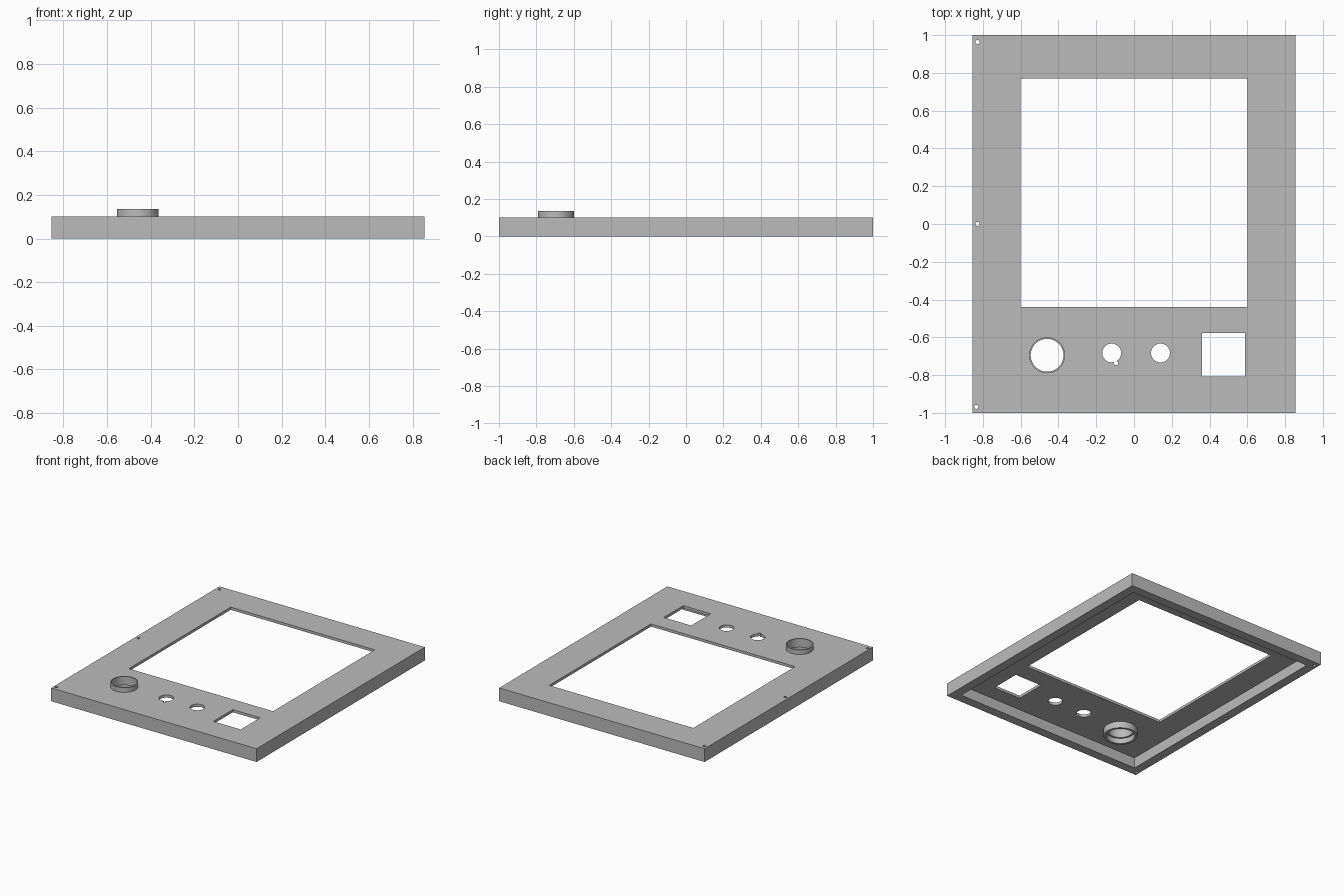
import bpy, math
from math import cos, sin, tau

cube = bpy.data.objects.get("Cube")
if cube:
    bpy.data.objects.remove(cube, do_unlink=True)

grey = bpy.data.materials.new("panel grey")
grey.use_nodes = True
grey.diffuse_color = (0.5, 0.5, 0.5, 1)
grey.node_tree.nodes["Principled BSDF"].inputs["Base Color"].default_value = (0.5, 0.5, 0.5, 1)


def make_object(name, verts, faces):
    mesh = bpy.data.meshes.new(name)
    mesh.from_pydata(verts, [], faces)
    mesh.materials.append(grey)
    obj = bpy.data.objects.new(name, mesh)
    bpy.context.collection.objects.link(obj)
    return obj


def prism(name, outline, low, high):
    n = len(outline)
    verts = [(x, y, z) for z in (low, high) for x, y in outline]
    sides = [(i, (i + 1) % n, n + (i + 1) % n, n + i) for i in range(n)]
    caps = [tuple(reversed(range(n))), tuple(range(n, 2 * n))]
    return make_object(name, verts, sides + caps)


def rectangle(x0, x1, y0, y1):
    return [(x0, y0), (x1, y0), (x1, y1), (x0, y1)]


def circle(x, y, r, n=32):
    return [(x + r * cos(tau * i / n), y + r * sin(tau * i / n)) for i in range(n)]


def activate(obj):
    bpy.ops.object.select_all(action="DESELECT")
    obj.select_set(True)
    bpy.context.view_layer.objects.active = obj


def cut(target, outline, low=-0.1, high=0.3):
    cutter = prism("cutter", outline, low, high)
    cutter.hide_render = True
    mod = target.modifiers.new("cut", "BOOLEAN")
    mod.operation, mod.solver, mod.object = "DIFFERENCE", "EXACT", cutter
    activate(target)
    bpy.ops.object.modifier_apply(modifier=mod.name)
    bpy.data.objects.remove(cutter, do_unlink=True)


# Shallow cover, hollow underneath, with a rim all round
W, L, RIM, H, PLATE = 0.855, 1.0, 0.07, 0.1, 0.02
cover = prism("cover_panel", rectangle(-W, W, -L, L), 0, H)
cut(cover, rectangle(RIM - W, W - RIM, RIM - L, L - RIM), high=H - PLATE)

# Screen window and square socket opening
cut(cover, rectangle(-0.6, 0.6, -0.44, 0.77))
cut(cover, rectangle(0.36, 0.588, -0.808, -0.576))

# Round openings: collar bore, two button holes, and a pin hole beside one
COLLAR = (-0.46, -0.695)
cut(cover, circle(*COLLAR, 0.091, 48))
for x in (-0.118, 0.14):
    cut(cover, circle(x, -0.683, 0.05))
cut(cover, circle(-0.095, -0.737, 0.011, 16))

# Screw holes down one side
for x, y in ((-0.828, 0.963), (-0.828, 0), (-0.835, -0.968)):
    cut(cover, circle(x, y, 0.011, 16))

# Stepped collar: narrow neck above the plate, wider sleeve below it
profile = [(0.1, 0.03), (0.118, 0.03), (0.118, 0.085), (0.095, 0.085),
           (0.095, 0.135), (0.087, 0.135), (0.087, 0.07), (0.1, 0.07)]
N, P = 48, len(profile)
verts = [(COLLAR[0] + r * cos(tau * i / N), COLLAR[1] + r * sin(tau * i / N), z)
         for i in range(N) for r, z in profile]
faces = [(i * P + j, (i + 1) % N * P + j, (i + 1) % N * P + (j + 1) % P, i * P + (j + 1) % P)
         for i in range(N) for j in range(P)]
collar = make_object("knob_collar", verts, faces)
activate(collar)
bpy.ops.object.shade_smooth_by_angle(angle=math.radians(30))
